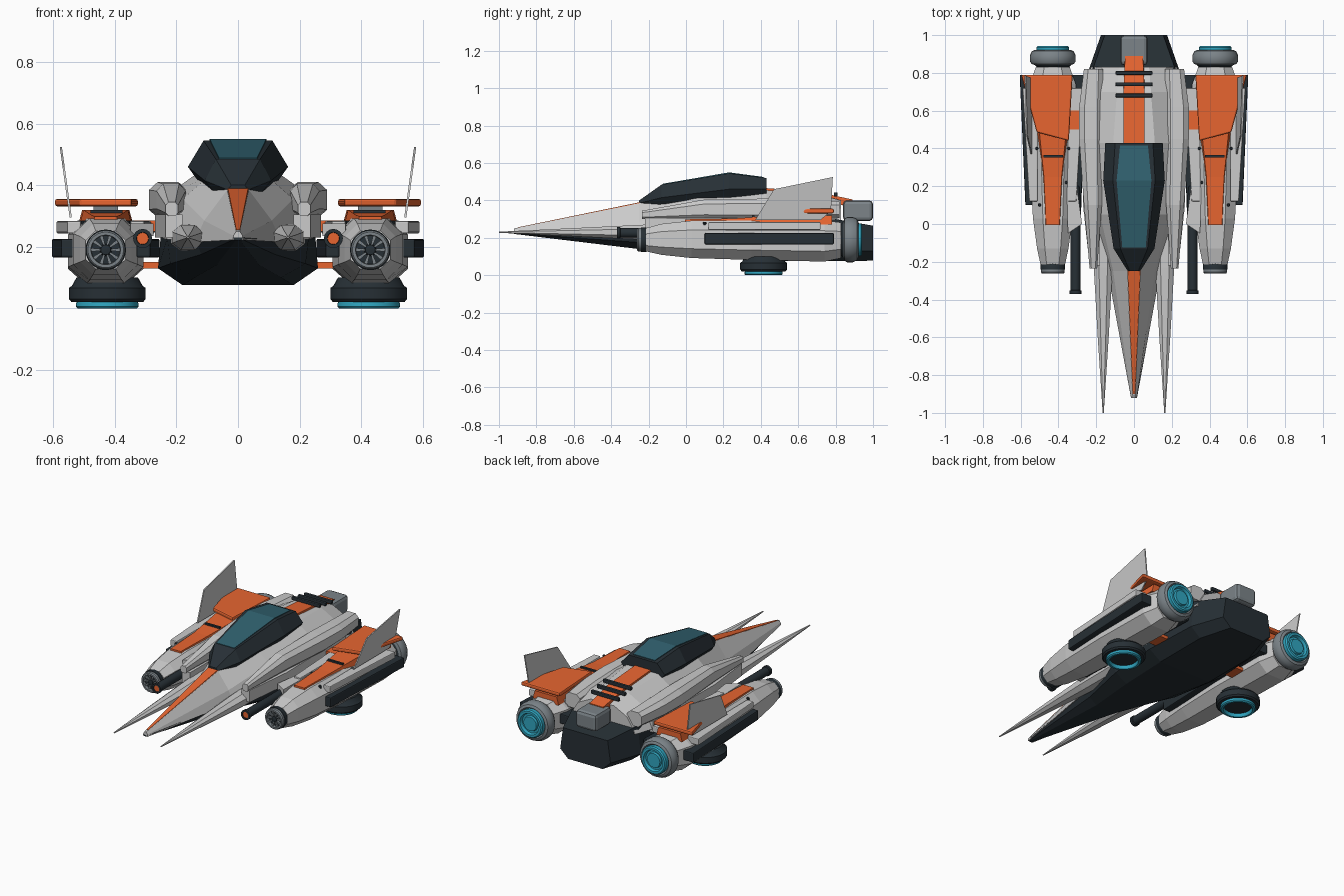
import bpy, bmesh, math
from mathutils import Matrix, Vector


def mat(name, r, g, b):
    m = bpy.data.materials.new(name)
    m.diffuse_color = (r, g, b, 1)
    return m


DARK = mat("dark_panel", 0.02, 0.029, 0.036)
ORANGE = mat("orange_paint", 0.8, 0.13, 0.03)
CYAN = mat("cyan_glow", 0.03, 0.38, 0.53)
GLASS = mat("teal_glass", 0.03, 0.12, 0.16)
METAL = mat("grey_metal", 0.2, 0.23, 0.25)
PX, PZ = 0.43, 0.19   # engine pod axis


def finish(name, bm, m=None, mirror=False, bevel=0, smooth=False):
    bmesh.ops.recalc_face_normals(bm, faces=bm.faces)
    me = bpy.data.meshes.new(name)
    bm.to_mesh(me)
    bm.free()
    ob = bpy.data.objects.new(name, me)
    bpy.context.collection.objects.link(ob)
    if m:
        me.materials.append(m)
    if bevel:
        b = ob.modifiers.new("bevel", 'BEVEL')
        b.width, b.segments = bevel, 2
    if mirror:
        ob.modifiers.new("mirror", 'MIRROR')
    if smooth:
        bpy.ops.object.select_all(action='DESELECT')
        ob.select_set(True)
        bpy.context.view_layer.objects.active = ob
        bpy.ops.object.shade_smooth_by_angle(angle=math.radians(35))
    return ob


def loft(name, rings, m=None, **kw):
    """Skin a list of equal-length point rings and cap both ends."""
    bm = bmesh.new()
    rs = [[bm.verts.new(p) for p in r] for r in rings]
    n = len(rs[0])
    for a, b in zip(rs, rs[1:]):
        for i in range(n):
            j = (i + 1) % n
            bm.faces.new((a[i], a[j], b[j], b[i]))
    bm.faces.new(rs[0])
    bm.faces.new(rs[-1])
    return finish(name, bm, m, **kw)


def sym_loft(name, sections, m=None):
    """Sections: y, then (half width, z) pairs from bottom to top."""
    rings = []
    for y, *pts in sections:
        rings.append([(w, y, z) for w, z in pts] + [(-w, y, z) for w, z in reversed(pts)])
    return loft(name, rings, m)


def oct_ring(cx, cz, w, h, y, c=0.5):
    p = [(w, h * c), (w * c, h), (-w * c, h), (-w, h * c),
         (-w, -h * c), (-w * c, -h), (w * c, -h), (w, -h * c)]
    return [(cx + a, y, cz + b) for a, b in p]


def box(name, x, y, z, m=None, **kw):
    rings = [[(x[0], v, z[0]), (x[1], v, z[0]), (x[1], v, z[1]), (x[0], v, z[1])] for v in y]
    return loft(name, rings, m, **kw)


def plate(name, outline, z0, z1, m=None, **kw):
    return loft(name, [[(x, y, z) for x, y in outline] for z in (z0, z1)], m, **kw)


def lathe(name, profile, centre, axis, m=None, n=28):
    """Revolve (radius, offset) profile around the y or z axis; mirrored in x."""
    rings = []
    for r, o in profile:
        ring = []
        for k in range(n):
            t = math.tau * k / n
            a, b = r * math.cos(t), r * math.sin(t)
            ring.append(Vector(centre) + Vector((a, o, b) if axis == 'y' else (a, b, o)))
        rings.append(ring)
    return loft(name, rings, m, mirror=True, smooth=True)


# Fuselage: dark belly, light upper hull
sym_loft("belly", [
    (-0.92, (0.007, 0.221), (0.013, 0.224), (0.015, 0.23)),
    (-0.25, (0.07, 0.14), (0.12, 0.175), (0.135, 0.22)),
    (0.1, (0.14, 0.1), (0.22, 0.145), (0.23, 0.23)),
    (0.45, (0.18, 0.075), (0.26, 0.13), (0.25, 0.25)),
    (0.8, (0.18, 0.075), (0.245, 0.13), (0.225, 0.3)),
    (1.0, (0.12, 0.078), (0.175, 0.13), (0.155, 0.265))], DARK)
sym_loft("upper_hull", [
    (-0.92, (0.016, 0.222), (0.015, 0.236), (0.006, 0.25)),
    (-0.25, (0.14, 0.215), (0.11, 0.285), (0.035, 0.385)),
    (0.05, (0.235, 0.225), (0.18, 0.355), (0.1, 0.425)),
    (0.43, (0.265, 0.235), (0.215, 0.38), (0.11, 0.455)),
    (0.7, (0.255, 0.25), (0.2, 0.375), (0.09, 0.435)),
    (0.83, (0.23, 0.26), (0.17, 0.355), (0.08, 0.4))])

# Shoulder strakes and long nose prongs
rings = []
for y, x0, x1, z0, z1 in [(-0.235, 0.195, 0.235, 0.3, 0.345), (0.1, 0.17, 0.265, 0.3, 0.405),
                          (0.45, 0.165, 0.29, 0.295, 0.41), (0.62, 0.165, 0.29, 0.3, 0.405),
                          (0.82, 0.165, 0.265, 0.305, 0.395)]:
    rings.append(oct_ring((x0 + x1) / 2, (z0 + z1) / 2, (x1 - x0) / 2, (z1 - z0) / 2, y, 0.55))
loft("shoulder_strake", rings, mirror=True)
loft("nose_prong", [oct_ring(0.163, 0.23, w, h, y, 0.45) for y, w, h in
                    [(-1.0, 0.003, 0.003), (-0.6, 0.029, 0.022), (-0.23, 0.05, 0.04), (0.1, 0.055, 0.045)]],
     mirror=True)
plate("strake_root", [(0.18, -0.22), (0.235, -0.22), (0.27, 0.1), (0.26, 0.7), (0.18, 0.7)],
      0.23, 0.305, mirror=True)

# Orange nose stripe and rear spine
sym_loft("nose_stripe", [
    (-0.9, (0.011, 0.24), (0.006, 0.256)),
    (-0.22, (0.042, 0.365), (0.034, 0.396))], ORANGE)
sym_loft("rear_spine", [
    (0.41, (0.06, 0.43), (0.055, 0.467)),
    (0.7, (0.06, 0.41), (0.055, 0.446)),
    (0.89, (0.05, 0.36), (0.047, 0.405))], ORANGE)
box("tail_box", (-0.072, 0.072), (0.84, 1.0), (0.29, 0.4), METAL, bevel=0.02)
for i in range(3):
    y, z = 0.68 + 0.06 * i, 0.445 - 0.012 * i
    box(f"spine_vent_{i}", (-0.098, 0.098), (y - 0.01, y + 0.01), (z, z + 0.022), DARK, bevel=0.005)

# Cockpit canopy and glass
sym_loft("canopy_frame", [
    (-0.25, (0.02, 0.37), (0.033, 0.385), (0.022, 0.4)),
    (-0.13, (0.08, 0.38), (0.108, 0.415), (0.072, 0.485)),
    (0.23, (0.12, 0.4), (0.163, 0.46), (0.112, 0.545)),
    (0.43, (0.12, 0.42), (0.152, 0.46), (0.1, 0.52))], DARK)
sym_loft("canopy_glass", [
    (-0.125, (0.06, 0.47), (0.062, 0.489)),
    (0.23, (0.092, 0.53), (0.092, 0.55)),
    (0.415, (0.074, 0.51), (0.074, 0.5255))], GLASS)

# Engine pods
loft("engine_pod", [oct_ring(PX, zc, w, h, y) for y, w, h, zc in [
    (-0.215, 0.065, 0.062, 0.19), (-0.13, 0.083, 0.083, 0.192), (0.03, 0.105, 0.1, 0.192),
    (0.35, 0.122, 0.105, 0.187), (0.74, 0.122, 0.11, 0.183), (0.83, 0.09, 0.095, 0.187)]], mirror=True)
lathe("intake_collar", [(0.06, -0.205), (0.066, -0.215), (0.066, -0.24), (0.055, -0.242)],
      (PX, 0, PZ), 'y', DARK)
lathe("intake_ring", [(0.055, -0.23), (0.063, -0.238), (0.063, -0.255), (0.058, -0.262),
                      (0.048, -0.262), (0.046, -0.235)], (PX, 0, PZ), 'y', METAL)
lathe("intake_hub", [(0.046, -0.24), (0.02, -0.241), (0.016, -0.256), (0.004, -0.258)],
      (PX, 0, PZ), 'y', DARK)
for i in range(10):
    rot = Matrix.Rotation(math.tau * i / 10, 3, 'Y')
    ring = [[Vector((PX, y, PZ)) + rot @ Vector((a, 0, b)) for a, b in
             [(0.016, -0.003), (0.049, -0.006), (0.049, 0.006), (0.016, 0.003)]] for y in (-0.252, -0.24)]
    loft(f"intake_blade_{i}", ring, METAL, mirror=True)

# Rear nozzles with glowing cores
lathe("nozzle_neck", [(0.085, 0.79), (0.075, 0.82), (0.1, 0.845), (0.09, 0.87)], (PX, 0, PZ), 'y', DARK)
lathe("nozzle_ring", [(0.09, 0.84), (0.113, 0.848), (0.121, 0.862), (0.121, 0.893), (0.11, 0.915),
                      (0.095, 0.922), (0.085, 0.91), (0.08, 0.885)], (PX, 0, PZ), 'y', METAL)
lathe("nozzle_glow", [(0.087, 0.88), (0.087, 0.935), (0.08, 0.942), (0.066, 0.942), (0.06, 0.925),
                      (0.048, 0.925), (0.044, 0.937), (0.005, 0.937)], (PX, 0, PZ), 'y', CYAN)

# Hover pads under the pods
lathe("hover_pad", [(0.1, 0.1), (0.115, 0.073), (0.125, 0.066), (0.125, 0.03), (0.117, 0.021), (0.07, 0.02)],
      (0.425, 0.415, 0), 'z', DARK)
lathe("hover_glow", [(0.1, 0.025), (0.102, 0.006), (0.096, 0.0), (0.084, 0.0), (0.08, 0.006), (0.078, 0.025)],
      (0.425, 0.415, 0), 'z', CYAN)

# Side rails on both flanks of each pod
for tag, s in (("outer", 1), ("inner", -1)):
    def flank(y0, y1, a, b0, b1, z0, z1):
        rings = []
        for y, b in ((y0, b0), (y1, b1)):
            xs = (PX + s * a, PX + s * b)
            rings.append([(xs[0], y, z0), (xs[1], y, z0), (xs[1], y, z1), (xs[0], y, z1)])
        return rings
    start = 0.1 if s > 0 else -0.08
    loft(f"{tag}_dark_rail", flank(start, 0.79, 0.1, 0.145, 0.175, 0.165, 0.226), DARK, mirror=True, bevel=0.006)
    loft(f"{tag}_upper_rail", flank(0.12, 0.72, 0.08, 0.125, 0.16, 0.243, 0.284), mirror=True, bevel=0.005)
plate("inner_flange", [(0.35, -0.05), (0.275, 0.0), (0.3, 0.18), (0.32, 0.4), (0.36, 0.4)],
      0.235, 0.275, mirror=True)

# Orange struts joining the pods to the hull
box("upper_strut", (0.2, 0.36), (0.5, 0.6), (0.25, 0.285), ORANGE, mirror=True)
box("lower_strut", (0.2, 0.36), (0.5, 0.6), (0.13, 0.15), ORANGE, mirror=True)

# Pod top armour, wing plate and tail fin
loft("pod_top_panel", [[(PX - w, y, 0.27), (PX + w, y, 0.27), (PX + w * 0.85, y, z), (PX - w * 0.85, y, z)]
                       for y, w, z in [(-0.005, 0.042, 0.299), (0.25, 0.055, 0.303), (0.5, 0.085, 0.32),
                                       (0.78, 0.09, 0.32)]], ORANGE, mirror=True)
box("pod_top_bar", (0.375, 0.48), (0.352, 0.366), (0.29, 0.32), DARK, mirror=True)
plate("wing_plate", [(0.345, 0.44), (0.515, 0.485), (0.597, 0.79), (0.325, 0.79)],
      0.331, 0.356, ORANGE, mirror=True, bevel=0.008)
box("wing_plate_mount", (0.39, 0.47), (0.52, 0.76), (0.28, 0.34), METAL, mirror=True)
fin = [(0.37, 0.295), (0.47, 0.46), (0.785, 0.525), (0.775, 0.345), (0.72, 0.295)]
loft("tail_fin", [[(0.541 + d + (z - 0.3) * 0.14, y, z) for y, z in fin] for d in (0, 0.007)], mirror=True)

# Cannons beside the pods
lathe("cannon_barrel", [(0.02, 0.2), (0.026, 0.15), (0.026, -0.35), (0.031, -0.353), (0.031, -0.37),
                        (0.02, -0.37), (0.018, -0.35)], (0.31, 0, 0.227), 'y', DARK, 16)
lathe("cannon_muzzle", [(0.019, -0.34), (0.019, -0.366), (0.006, -0.366)], (0.31, 0, 0.227), 'y', ORANGE, 16)

# Bolts on the pods
for i, (x, y) in enumerate([(0.345, 0.4), (0.515, 0.4), (0.36, 0.22), (0.5, 0.1)]):
    lathe(f"pod_bolt_{i}", [(0.009, 0.22), (0.009, 0.283), (0.005, 0.286)], (x, y, 0), 'z', DARK, 10)
